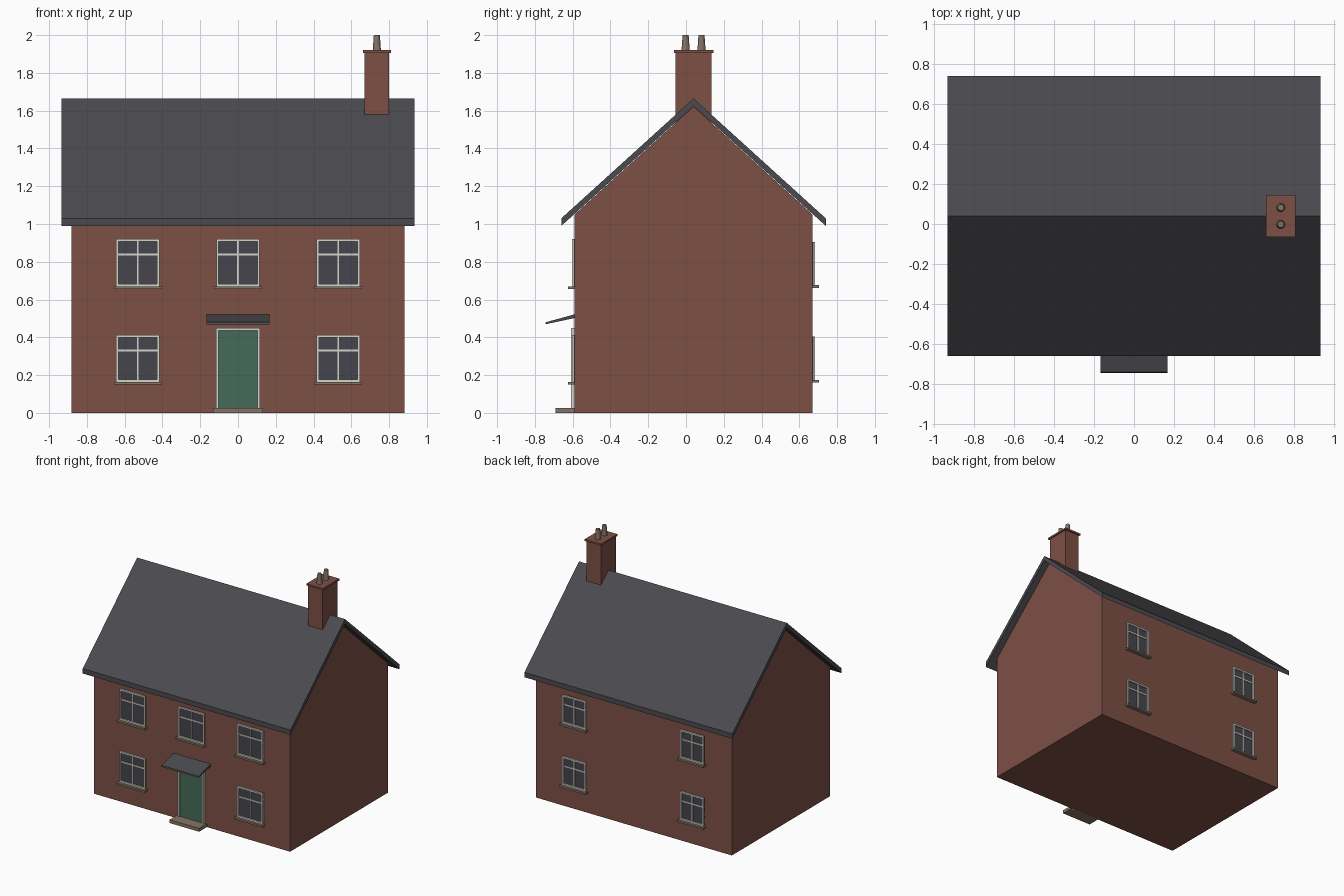
import bpy, bmesh, math
from mathutils import Matrix

if "Cube" in bpy.data.objects:
    bpy.data.objects.remove(bpy.data.objects["Cube"])


def material(name, rgb):
    m = bpy.data.materials.new(name)
    m.diffuse_color = (*rgb, 1)
    m.use_nodes = True
    m.node_tree.nodes["Principled BSDF"].inputs["Base Color"].default_value = m.diffuse_color
    return m


BRICK = material("red brick", (0.205, 0.080, 0.060))
SLATE = material("grey slate", (0.070, 0.068, 0.077))
WHITE = material("white paint", (0.66, 0.67, 0.60))
GLASS = material("dark glass", (0.060, 0.060, 0.072))
GREEN = material("green door paint", (0.062, 0.145, 0.100))
STONE = material("sandstone", (0.235, 0.175, 0.130))


def finish(name, bm, mat):
    bmesh.ops.recalc_face_normals(bm, faces=bm.faces)
    me = bpy.data.meshes.new(name)
    bm.to_mesh(me)
    bm.free()
    me.materials.append(mat)
    ob = bpy.data.objects.new(name, me)
    bpy.context.collection.objects.link(ob)
    return ob


def boxes(name, mat, *spans):
    """One object from boxes given as (x0, x1, y0, y1, z0, z1)."""
    bm = bmesh.new()
    for x0, x1, y0, y1, z0, z1 in spans:
        m = Matrix.Translation(((x0 + x1) / 2, (y0 + y1) / 2, (z0 + z1) / 2)) \
            @ Matrix.Diagonal((x1 - x0, abs(y1 - y0), z1 - z0, 1))
        bmesh.ops.create_cube(bm, size=1, matrix=m)
    return finish(name, bm, mat)


def extrude_yz(name, mat, pts, half, cx=0):
    """Extrude a side profile (y, z) along x."""
    bm = bmesh.new()
    f = bm.faces.new([bm.verts.new((cx - half, y, z)) for y, z in pts])
    r = bmesh.ops.extrude_face_region(bm, geom=[f])
    bmesh.ops.translate(bm, vec=(2 * half, 0, 0),
                        verts=[v for v in r["geom"] if isinstance(v, bmesh.types.BMVert)])
    return finish(name, bm, mat)


FRONT, BACK, RIDGE = -0.59, 0.67, 0.04

# brick body with gables
extrude_yz("house_walls", BRICK,
           [(FRONT, 0), (BACK, 0), (BACK, 1.05), (RIDGE, 1.622), (FRONT, 1.05)], 0.882)

# pitched slate roof
extrude_yz("roof", SLATE,
           [(-0.66, 0.99), (-0.66, 1.03), (RIDGE, 1.665), (0.74, 1.03), (0.74, 0.99),
            (RIDGE, 1.625)], 0.935)


def window(name, cx, z0, w, h, wall, out):
    """Glass plate, frame with glazing bars, and sill; out is -1 front, 1 back."""
    x0, x1, z1, t = cx - w / 2, cx + w / 2, z0 + h, 0.013
    y, yb = wall + out * 0.014, wall + out * 0.010
    zt = z0 + h * 0.67
    boxes(name + "_glass", GLASS, (x0, x1, wall - out * 0.005, wall + out * 0.004, z0, z1))
    boxes(name + "_frame", WHITE,
          (x0, x0 + t, wall, y, z0, z1), (x1 - t, x1, wall, y, z0, z1),
          (x0 + t, x1 - t, wall, y, z0, z0 + t), (x0 + t, x1 - t, wall, y, z1 - t, z1),
          (cx - 0.004, cx + 0.004, wall, yb, z0 + t, z1 - t),
          (x0 + t, x1 - t, wall, yb, zt - 0.005, zt + 0.005))
    boxes(name + "_sill", STONE,
          (x0 - 0.012, x1 + 0.012, wall - out * 0.005, wall + out * 0.034, z0 - 0.014, z0))


for cx, z0 in [(-0.53, 0.67), (0, 0.67), (0.53, 0.67), (-0.53, 0.163), (0.53, 0.163)]:
    window("front_window", cx, z0, 0.23, 0.25, FRONT, -1)
for cx in (-0.53, 0.53):
    for z0 in (0.676, 0.174):
        window("back_window", cx, z0, 0.21, 0.23, BACK, 1)

# front door, surround and step
boxes("door", GREEN, (-0.105, 0.105, FRONT - 0.008, FRONT + 0.005, 0.02, 0.44))
boxes("door_surround", WHITE,
      (-0.117, -0.104, FRONT - 0.018, FRONT, 0, 0.45),
      (0.104, 0.117, FRONT - 0.018, FRONT, 0, 0.45),
      (-0.104, 0.104, FRONT - 0.018, FRONT, 0.437, 0.45))
boxes("door_step", STONE, (-0.133, 0.133, -0.69, FRONT + 0.005, 0, 0.027))

# sloping door canopy
extrude_yz("door_canopy", SLATE,
           [(FRONT + 0.005, 0.503), (FRONT + 0.005, 0.523), (-0.742, 0.480), (-0.745, 0.469)],
           0.167)

# chimney stack, cap and pots
boxes("chimney", BRICK, (0.67, 0.80, -0.055, 0.135, 1.45, 1.906))
boxes("chimney_cap", BRICK, (0.661, 0.809, -0.064, 0.146, 1.905, 1.92))
for y in (-0.002, 0.082):
    bm = bmesh.new()
    bmesh.ops.create_cone(bm, cap_ends=True, segments=12, radius1=0.022, radius2=0.016,
                          depth=0.085, matrix=Matrix.Translation((0.735, y, 1.9575)))
    finish("chimney_pot", bm, STONE)
